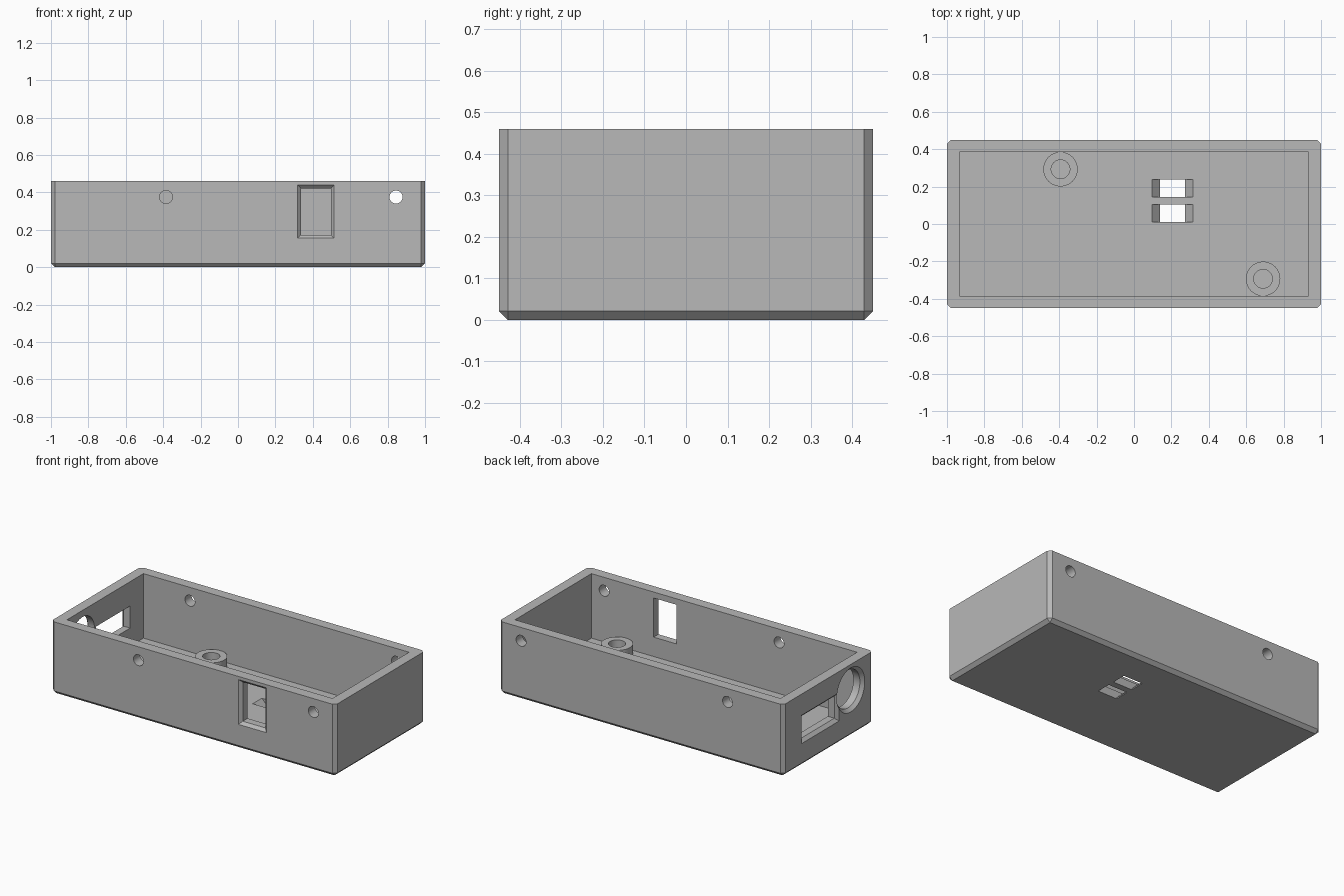
import bpy, bmesh, math

if "Cube" in bpy.data.objects:
    bpy.data.objects.remove(bpy.data.objects["Cube"])

HX, HY, H = 1.0, 0.45, 0.46
WALL, FLOOR, CHAMFER = 0.066, 0.05, 0.021

grey = bpy.data.materials.new("plain grey")
grey.use_nodes = True
colour = (0.48, 0.48, 0.48, 1)
grey.diffuse_color = colour
grey.node_tree.nodes["Principled BSDF"].inputs["Base Color"].default_value = colour


def make_object(name, bm):
    bmesh.ops.recalc_face_normals(bm, faces=bm.faces)
    mesh = bpy.data.meshes.new(name)
    bm.to_mesh(mesh)
    bm.free()
    mesh.materials.append(grey)
    obj = bpy.data.objects.new(name, mesh)
    bpy.context.collection.objects.link(obj)
    return obj


def rect(u0, u1, v0, v1, grow_u=0.0, grow_v=0.0):
    u0, u1, v0, v1 = u0 - grow_u, u1 + grow_u, v0 - grow_v, v1 + grow_v
    return [(u0, v0), (u1, v0), (u1, v1), (u0, v1)]


def circle(u, v, r, n=48):
    return [(u + r * math.cos(math.tau * i / n), v + r * math.sin(math.tau * i / n))
            for i in range(n)]


def loft(name, place, rings, closed=False):
    """Join (depth, outline) rings into a solid; closed joins last ring to first."""
    bm = bmesh.new()
    loops = [[bm.verts.new(place(u, v, d)) for u, v in outline] for d, outline in rings]
    pairs = list(zip(loops, loops[1:]))
    if closed:
        pairs.append((loops[-1], loops[0]))
    else:
        bm.faces.new(loops[0])
        bm.faces.new(loops[-1])
    for a, b in pairs:
        for i in range(len(a)):
            j = (i + 1) % len(a)
            bm.faces.new((a[i], a[j], b[j], b[i]))
    return make_object(name, bm)


# Depth is measured inward from each surface
def front(u, v, d): return (u, -HY + d, v)
def back(u, v, d): return (u, HY - d, v)
def left_end(u, v, d): return (-HX + d, u, v)
def floor(u, v, d): return (u, v, FLOOR - d)
def upward(u, v, d): return (u, v, d)


# Outer shell, chamfered on the upright and bottom edges
bm = bmesh.new()
bmesh.ops.create_cube(bm, size=1)
for v in bm.verts:
    v.co = (v.co.x * 2 * HX, v.co.y * 2 * HY, (v.co.z + 0.5) * H)
edges = [e for e in bm.edges if min(v.co.z for v in e.verts) < 0.01]
bmesh.ops.bevel(bm, geom=edges, offset=CHAMFER, segments=1, affect='EDGES')
box = make_object("open_box", bm)

cutters = []


def cut(place, rings):
    cutters.append(loft("cutter", place, rings))


# Inner cavity
cavity = rect(-HX + WALL, HX - WALL, -HY + WALL, HY - WALL)
cut(upward, [(FLOOR, cavity), (H + 0.1, cavity)])

# Screw holes in the long walls
for place, x in ((front, -0.385), (front, 0.845), (back, -0.607), (back, 0.845)):
    hole = circle(x, 0.375, 0.035, 32)
    cut(place, [(-0.02, hole), (0.1, hole)])


# Chamfered windows
def window(place, bounds, c):
    cut(place, [(-0.01, rect(*bounds, 0.01, 0.01)), (c, rect(*bounds, -c, -c)),
                (0.1, rect(*bounds, -c, -c))])


window(front, (0.318, 0.514, 0.155, 0.44), 0.018)
window(left_end, (-0.11, 0.27, 0.145, 0.325), 0.02)

# Round chamfered port beside the end window
cut(left_end, [(-0.01, circle(-0.227, 0.298, 0.15)), (0.02, circle(-0.227, 0.298, 0.12)),
               (0.1, circle(-0.227, 0.298, 0.12))])

# Tie slots in the floor, with sloping ends
for y in (0.012, 0.145):
    slot = (0.095, 0.316, y, y + 0.092)
    cut(floor, [(-0.01, rect(*slot, 0.01)), (0.043, rect(*slot, -0.043)),
                (0.1, rect(*slot, -0.043))])

bpy.context.view_layer.objects.active = box
for c in cutters:
    c.hide_render = True
    mod = box.modifiers.new("cut", 'BOOLEAN')
    mod.object, mod.operation, mod.solver = c, 'DIFFERENCE', 'EXACT'
    bpy.ops.object.modifier_apply(modifier=mod.name)
    bpy.data.objects.remove(c)

# Hollow mounting posts
posts = []
for name, x, y in (("back_post", -0.393, 0.293), ("front_post", 0.69, -0.293)):
    outer, inner = circle(x, y, 0.092), circle(x, y, 0.05)
    low, top = FLOOR - 0.005, 0.115
    posts.append(loft(name, upward, [(low, outer), (top, outer), (top, inner), (low, inner)],
                      closed=True))

bpy.ops.object.select_all(action='DESELECT')
for obj in [box] + posts:
    obj.select_set(True)
bpy.ops.object.shade_smooth_by_angle(angle=math.radians(25))
